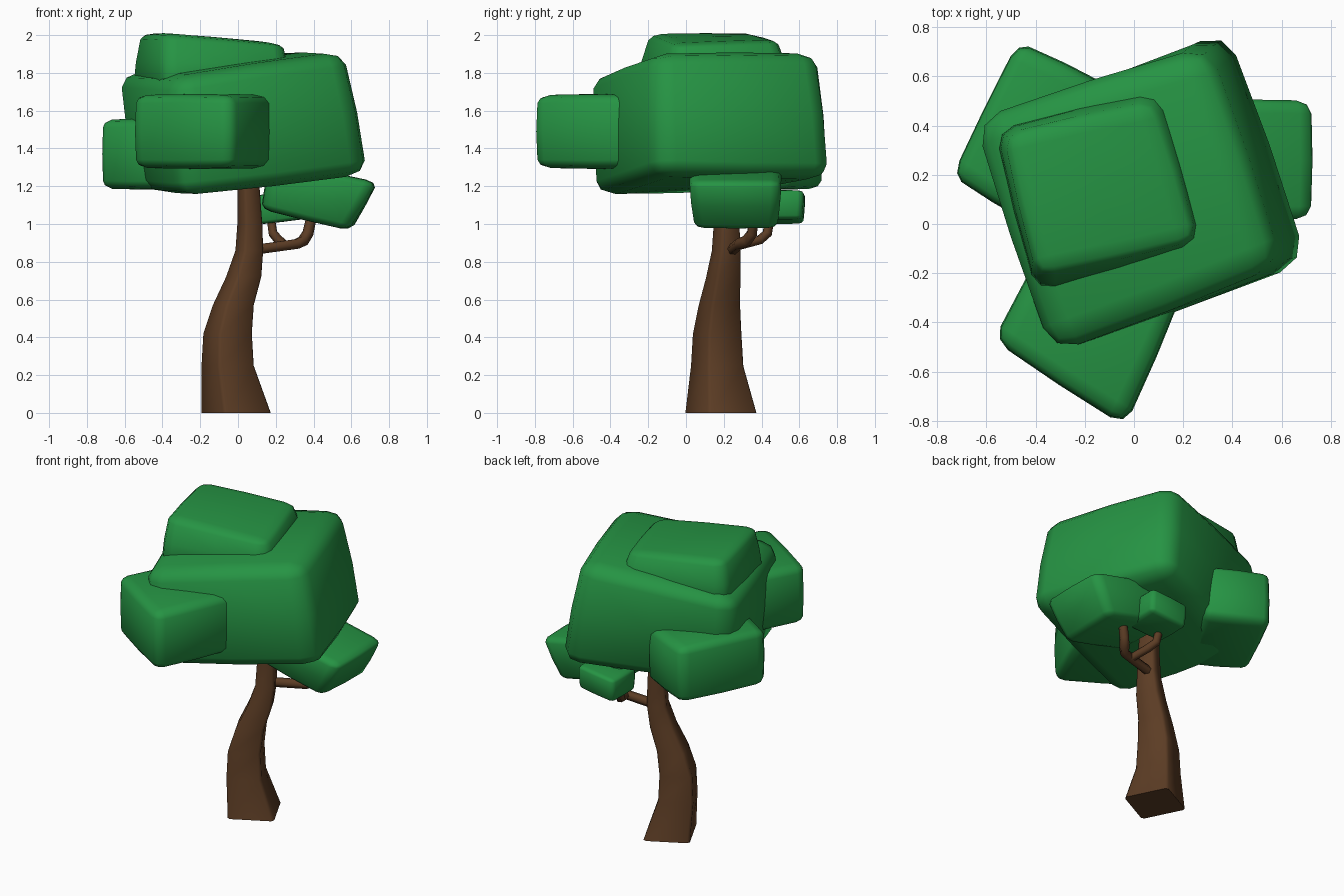
import bpy, bmesh, math
from mathutils import Vector

if "Cube" in bpy.data.objects:
    bpy.data.objects.remove(bpy.data.objects["Cube"])


def material(name, rgb):
    m = bpy.data.materials.new(name)
    m.diffuse_color = (*rgb, 1)
    m.use_nodes = True
    m.node_tree.nodes["Principled BSDF"].inputs["Base Color"].default_value = m.diffuse_color
    return m


GREEN = material("leaf green", (0.019, 0.295, 0.057))
BROWN = material("bark brown", (0.107, 0.046, 0.018))


def finish(bm, name, mat, angle):
    bmesh.ops.recalc_face_normals(bm, faces=bm.faces)
    me = bpy.data.meshes.new(name)
    bm.to_mesh(me)
    bm.free()
    me.materials.append(mat)
    ob = bpy.data.objects.new(name, me)
    bpy.context.collection.objects.link(ob)
    bpy.context.view_layer.objects.active = ob
    ob.select_set(True)
    bpy.ops.object.shade_smooth_by_angle(angle=math.radians(angle))
    ob.select_set(False)


def clump(name, bottom, top, bevel=0.22, bulge=0.05):
    """Rounded, slightly swollen box fitted to four bottom and four top corners."""
    bm = bmesh.new()
    bmesh.ops.create_cube(bm, size=2)
    bmesh.ops.bevel(bm, geom=bm.edges[:], offset=bevel, segments=2, profile=0.5,
                    affect='EDGES')
    for n in ((1, 0, 0), (0, 1, 0), (0, 0, 1)):
        bmesh.ops.bisect_plane(bm, geom=bm.verts[:] + bm.edges[:] + bm.faces[:],
                               plane_co=(0, 0, 0), plane_no=n)
    signs = ((-1, -1), (1, -1), (1, 1), (-1, 1))
    for v in bm.verts:
        x, y, z = v.co
        u = x * (1 + bulge * (2 - y * y - z * z) / 2)
        w = y * (1 + bulge * (2 - x * x - z * z) / 2)
        h = z * (1 + bulge * (2 - x * x - y * y) / 2)
        p = Vector()
        for sz, loop in ((-1, bottom), (1, top)):
            for (sx, sy), c in zip(signs, loop):
                p += Vector(c) * ((1 + sx * u) * (1 + sy * w) * (1 + sz * h) / 8)
        v.co = p
    finish(bm, name, GREEN, 60)


def block(name, loop, z0, z1):
    clump(name, [(x, y, z0) for x, y in loop], [(x, y, z1) for x, y in loop])


# Foliage: main crown and cap
clump("main_crown",
      [(-0.55, 0.32, 1.18), (-0.30, -0.50, 1.15), (0.71, -0.15, 1.27), (0.38, 0.79, 1.25)],
      [(-0.65, 0.43, 1.79), (-0.33, -0.52, 1.77), (0.58, -0.16, 1.91), (0.29, 0.71, 1.91)])
clump("top_cap",
      [(-0.57, 0.38, 1.70), (-0.39, -0.29, 1.70), (0.28, -0.08, 1.75), (0.11, 0.57, 1.75)],
      [(-0.52, 0.36, 2.01), (-0.39, -0.20, 2.01), (0.25, -0.06, 1.95), (0.08, 0.49, 1.97)])
# Side clumps
block("front_clump", [(-0.56, -0.47), (-0.04, -0.81), (0.20, -0.25), (-0.30, 0.0)], 1.30, 1.68)
block("back_left_clump", [(-0.73, 0.2), (-0.40, 0.0), (-0.10, 0.55), (-0.47, 0.73)], 1.19, 1.55)
# Low clumps on the branches
clump("right_clump",
      [(0.13, 0.05, 1.08), (0.58, 0.05, 0.97), (0.60, 0.48, 0.97), (0.13, 0.48, 1.08)],
      [(0.18, 0.03, 1.33), (0.73, 0.02, 1.22), (0.73, 0.50, 1.22), (0.18, 0.50, 1.33)])
clump("small_clump",
      [(0.11, 0.38, 1.00), (0.36, 0.36, 1.03), (0.37, 0.61, 1.03), (0.11, 0.62, 1.00)],
      [(0.10, 0.38, 1.15), (0.36, 0.36, 1.18), (0.37, 0.62, 1.18), (0.10, 0.63, 1.15)])

# Trunk: four-sided rings (z, x min, x max, y min, y max)
RINGS = [(0, -.20, .18, -.01, .38), (.25, -.20, .09, .02, .31), (.42, -.19, .08, .03, .30),
         (.57, -.14, .09, .06, .293), (.72, -.07, .13, .10, .295), (.86, -.02, .14, .13, .295),
         (1.0, -.01, .135, .14, .29), (1.2, -.01, .12, .14, .285), (1.4, 0, .11, .15, .28)]
bm = bmesh.new()
rings = []
c = math.cos(math.radians(18))
for z, x0, x1, y0, y1 in RINGS:
    ring = []
    for i in range(4):
        a = math.radians(-18 + 90 * i)
        ring.append(bm.verts.new(((x0 + x1) / 2 + (x1 - x0) / 2 * math.cos(a) / c,
                                  (y0 + y1) / 2 + (y1 - y0) / 2 * math.sin(a) / c, z)))
    rings.append(ring)
for r, s in zip(rings, rings[1:]):
    for i in range(4):
        j = (i + 1) % 4
        bm.faces.new((r[i], r[j], s[j], s[i]))
bm.faces.new(rings[0][::-1])
bm.faces.new(rings[-1])
# soften the long corners of the trunk a little
long_edges = [e for e in bm.edges if abs(e.verts[0].co.z - e.verts[1].co.z) > 0.05]
bmesh.ops.bevel(bm, geom=long_edges, offset=0.015, segments=1, affect='EDGES')
finish(bm, "trunk", BROWN, 60)


# Branches: bent tubes
def branch(name, pts):
    cu = bpy.data.curves.new(name, 'CURVE')
    cu.dimensions = '3D'
    cu.bevel_depth = 1.0
    cu.bevel_resolution = 1
    cu.use_fill_caps = True
    sp = cu.splines.new('POLY')
    sp.points.add(len(pts) - 1)
    for p, (x, y, z, r) in zip(sp.points, pts):
        p.co = (x, y, z, 1)
        p.radius = r
    cu.materials.append(BROWN)
    bpy.context.collection.objects.link(bpy.data.objects.new(name, cu))


branch("main_branch", [(0.06, 0.24, 0.86, .03), (0.31, 0.28, 0.894, .03), (0.345, 0.32, 0.91, .031),
                       (0.37, 0.35, 0.95, .03), (0.395, 0.36, 1.06, .027)])
branch("side_branch", [(0.25, 0.28, 0.885, .025), (0.215, 0.39, 0.915, .026),
                       (0.185, 0.43, 0.95, .026), (0.17, 0.45, 1.06, .024)])
